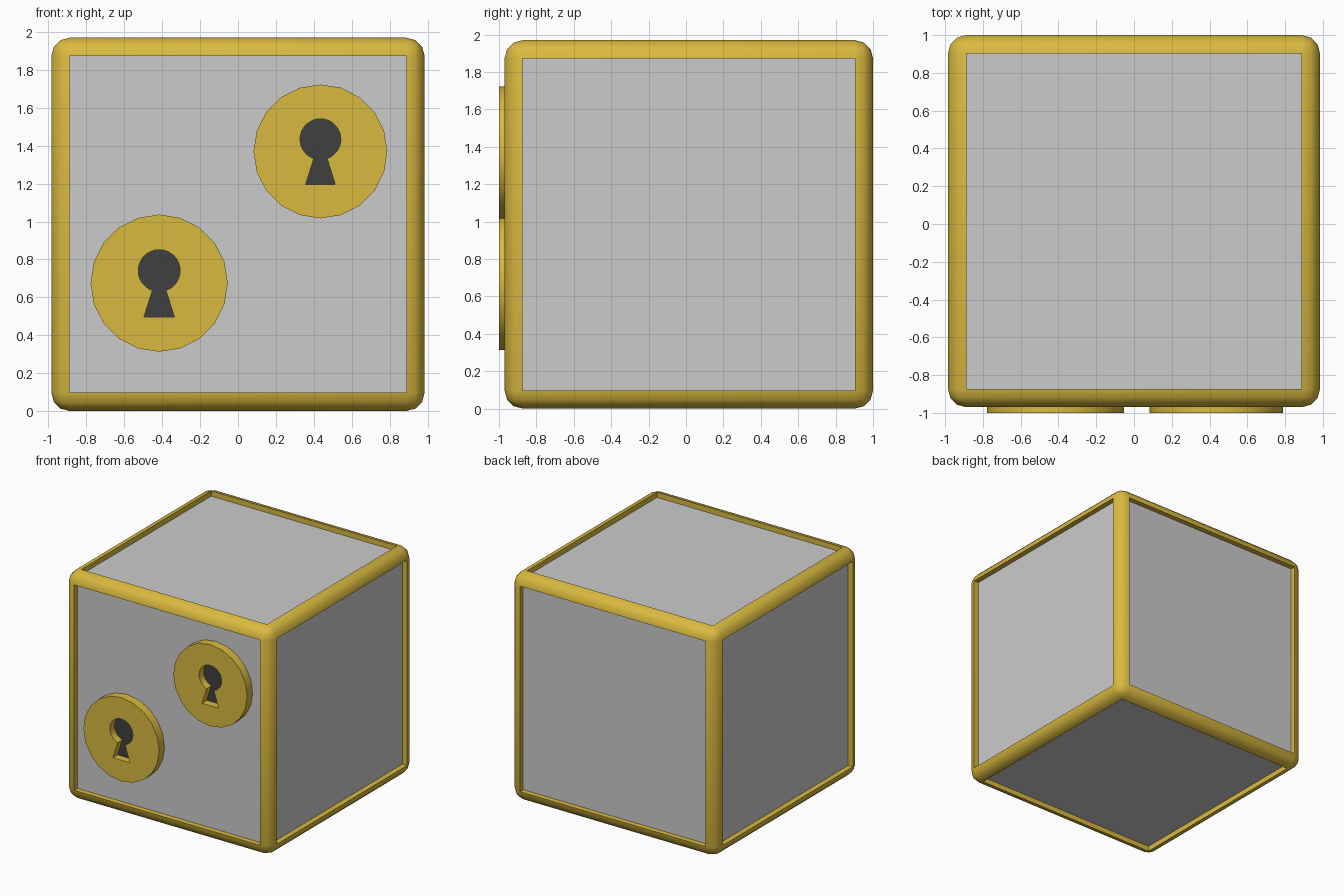
import bpy, bmesh, math
from mathutils import Vector

if "Cube" in bpy.data.objects:
    bpy.data.objects.remove(bpy.data.objects["Cube"])

HALF = 0.985                     # half size of the cube
RIM = 0.097                      # frame width and rounding radius
DEPTH = 0.045                    # panel recess
CENTRE = Vector((0, 0.015, HALF))


def material(name, rgb):
    m = bpy.data.materials.new(name)
    m.diffuse_color = (*rgb, 1)
    m.use_nodes = True
    m.node_tree.nodes["Principled BSDF"].inputs["Base Color"].default_value = m.diffuse_color
    return m


def add_mesh(name, bm, mat=None):
    me = bpy.data.meshes.new(name)
    bm.to_mesh(me)
    bm.free()
    ob = bpy.data.objects.new(name, me)
    bpy.context.collection.objects.link(ob)
    if mat:
        me.materials.append(mat)
    return ob


def smooth(ob, angle=35):
    bpy.ops.object.select_all(action='DESELECT')
    ob.select_set(True)
    bpy.context.view_layer.objects.active = ob
    bpy.ops.object.shade_smooth_by_angle(angle=math.radians(angle))


gold = material("gold", (0.70, 0.49, 0.05))
black = material("black", (0.05, 0.05, 0.05))

# Frame: rounded cube whose six sides are sunk in; the sunk faces become panels
bm = bmesh.new()
bmesh.ops.create_cube(bm, size=2 * HALF)
bmesh.ops.bevel(bm, geom=bm.edges[:], offset=RIM, segments=3, profile=0.5, affect='EDGES')
sides = [f for f in bm.faces if f.calc_area() > 1]
sunk = bmesh.ops.extrude_discrete_faces(bm, faces=sides)['faces']
panels = []
for f in sunk:
    bmesh.ops.translate(bm, verts=f.verts[:], vec=-f.normal * DEPTH)
    panels.append([v.co.copy() for v in f.verts])
bmesh.ops.delete(bm, geom=sunk, context='FACES_ONLY')
bmesh.ops.translate(bm, verts=bm.verts[:], vec=CENTRE)
smooth(add_mesh("frame", bm, gold))

# Six flat grey panels
for i, corners in enumerate(panels):
    bm = bmesh.new()
    bm.faces.new([bm.verts.new(c + CENTRE) for c in corners])
    add_mesh(f"panel_{i + 1}", bm)


def keyhole(r):
    """Keyhole outline for a lock plate of radius r."""
    gap = math.radians(19)
    start, sweep, n = -math.pi / 2 + gap, 2 * math.pi - 2 * gap, 32
    pts = [(0.305 * r * math.cos(start + sweep * i / n),
            0.182 * r + 0.305 * r * math.sin(start + sweep * i / n)) for i in range(n + 1)]
    return pts + [(-0.223 * r, -0.497 * r), (0.223 * r, -0.497 * r)]


def lock(name, x, z, r):
    # Twenty-sided plate with a keyhole cut through it
    cu = bpy.data.curves.new(name + "_plate", 'CURVE')
    cu.dimensions, cu.fill_mode, cu.extrude = '2D', 'BOTH', 0.0375
    circle = [(r * math.cos(math.tau * i / 20), r * math.sin(math.tau * i / 20)) for i in range(20)]
    for pts in (circle, keyhole(r)):
        sp = cu.splines.new('POLY')
        sp.points.add(len(pts) - 1)
        for p, (a, b) in zip(sp.points, pts):
            p.co = (a, b, 0, 1)
        sp.use_cyclic_u = True
    cu.materials.append(gold)
    ob = bpy.data.objects.new(name + "_plate", cu)
    bpy.context.collection.objects.link(ob)
    ob.location = (x, -0.9625, z)
    ob.rotation_euler = (math.pi / 2, 0, 0)
    bpy.ops.object.select_all(action='DESELECT')
    ob.select_set(True)
    bpy.context.view_layer.objects.active = ob
    bpy.ops.object.convert(target='MESH')
    smooth(bpy.context.view_layer.objects.active)
    # Dark bottom of the keyhole
    bm = bmesh.new()
    bm.faces.new([bm.verts.new((x + a, -0.935, z + b)) for a, b in keyhole(r)])
    add_mesh(name + "_keyhole", bm, black)


lock("upper_lock", 0.435, 1.37, 0.353)
lock("lower_lock", -0.416, 0.675, 0.362)
